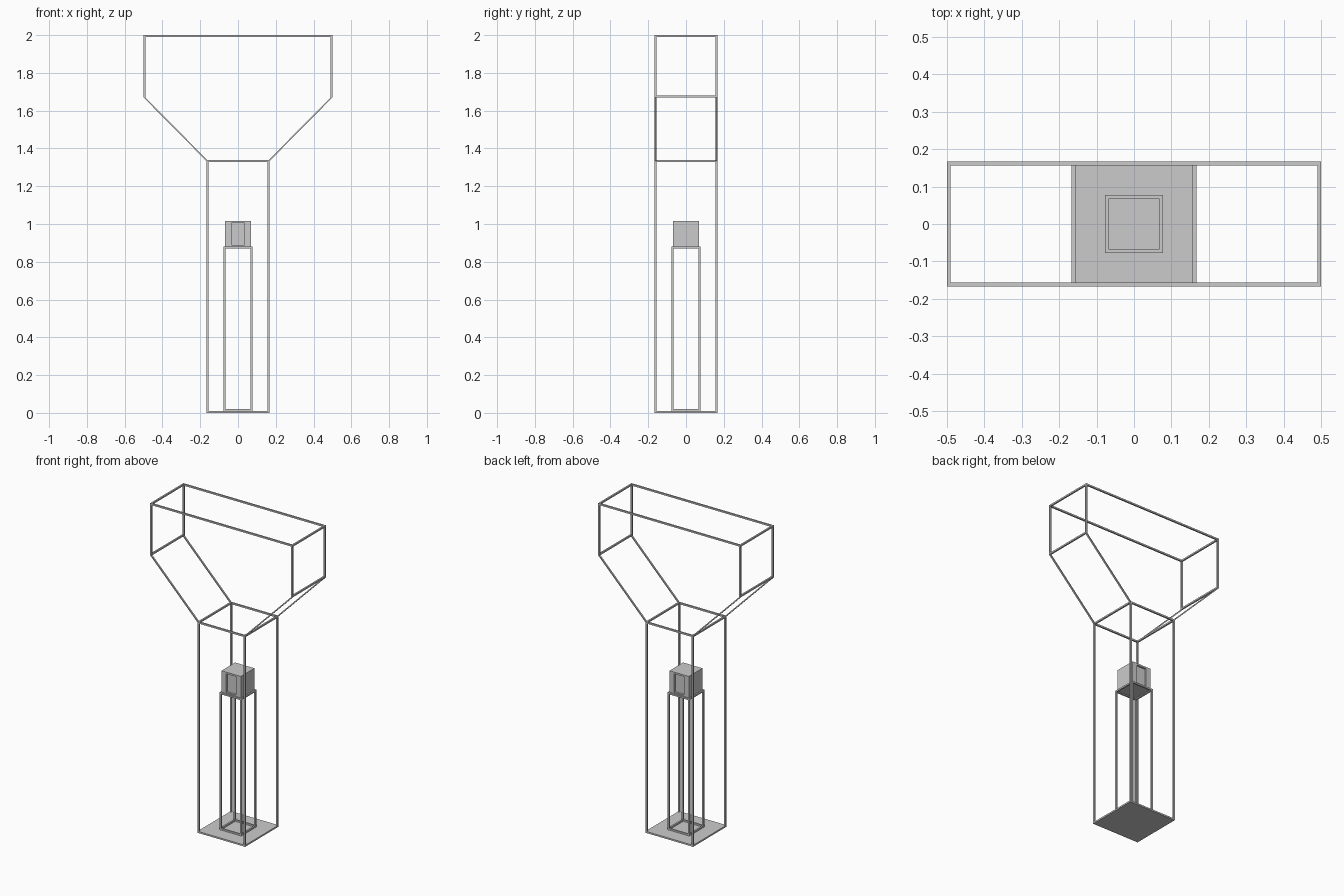
import bpy, bmesh
from mathutils import Vector

if "Cube" in bpy.data.objects:
    bpy.data.objects.remove(bpy.data.objects["Cube"])

T = 0.01          # bar thickness
W = 0.167         # half width of outer column and half depth of everything
Z_NECK, Z_SHOULDER, Z_TOP = 1.333, 1.67, 2.0


def add_prism(bm, profile, y0, y1):
    """Extrude an x/z profile between two y values."""
    face = bm.faces.new([bm.verts.new((x, y0, z)) for x, z in profile])
    out = bmesh.ops.extrude_face_region(bm, geom=[face])
    verts = [v for v in out["geom"] if isinstance(v, bmesh.types.BMVert)]
    bmesh.ops.translate(bm, verts=verts, vec=(0, y1 - y0, 0))


def add_box(bm, x0, x1, y0, y1, z0, z1):
    add_prism(bm, [(x0, z0), (x1, z0), (x1, z1), (x0, z1)], y0, y1)


def add_posts(bm, hx, hy, z0, z1):
    for sx in (-1, 1):
        for sy in (-1, 1):
            cx, cy = sx * (hx - T / 2), sy * (hy - T / 2)
            add_box(bm, cx - T / 2, cx + T / 2, cy - T / 2, cy + T / 2, z0, z1)


def add_side_bars(bm, hx, hy, z0):
    for s in (-1, 1):
        cx = s * (hx - T / 2)
        add_box(bm, cx - T / 2, cx + T / 2, T - hy, hy - T, z0, z0 + T)


def add_ring(bm, hx, hy, z0):
    add_side_bars(bm, hx, hy, z0)
    for s in (-1, 1):
        cy = s * (hy - T / 2)
        add_box(bm, -hx, hx, cy - T / 2, cy + T / 2, z0, z0 + T)


def finish(bm, name):
    bmesh.ops.recalc_face_normals(bm, faces=bm.faces)
    mesh = bpy.data.meshes.new(name)
    bm.to_mesh(mesh)
    bm.free()
    obj = bpy.data.objects.new(name, mesh)
    bpy.context.collection.objects.link(obj)
    return obj


# Base plate
bm = bmesh.new()
add_box(bm, -W, W, -W, W, 0, T)
finish(bm, "base_plate")

# Outer column frame
bm = bmesh.new()
add_posts(bm, W, W, T, Z_NECK - T / 2)
add_ring(bm, W, W, Z_NECK - T / 2)
finish(bm, "column_frame")

# Sloping bars, sheared so they keep their horizontal width
bm = bmesh.new()
for sx in (-1, 1):
    profile = [(sx * (W - T), Z_NECK), (sx * W, Z_NECK),
               (sx * 0.5, Z_SHOULDER), (sx * (0.5 - T), Z_SHOULDER)]
    for y0 in (-W, W - T):
        add_prism(bm, profile, y0, y0 + T)
finish(bm, "sloping_bars")

# Wide upper frame
bm = bmesh.new()
add_posts(bm, 0.5, W, Z_SHOULDER, Z_TOP - T)
add_side_bars(bm, 0.5, W, Z_SHOULDER)
add_ring(bm, 0.5, W, Z_TOP - T)
finish(bm, "upper_frame")

# Inner pedestal frame
P = 0.077
bm = bmesh.new()
add_ring(bm, P, P, T)
add_posts(bm, P, P, 2 * T, 0.87)
add_ring(bm, P, P, 0.87)
finish(bm, "pedestal_frame")

# Head block with a recessed panel on front and back
H = 0.068
bm = bmesh.new()
add_box(bm, -H, H, -H, H, 0.877, 1.016)
bmesh.ops.recalc_face_normals(bm, faces=bm.faces)
for s in (-1, 1):
    face = next(f for f in bm.faces if f.normal.dot(Vector((0, s, 0))) > 0.9)
    bmesh.ops.inset_individual(bm, faces=[face], thickness=0.015)
    for v in face.verts:
        v.co.x = 0.035 if v.co.x > 0 else -0.035
    panel = bmesh.ops.extrude_discrete_faces(bm, faces=[face])["faces"][0]
    bmesh.ops.translate(bm, verts=panel.verts, vec=(0, -s * 0.012, 0))
finish(bm, "head_block")
